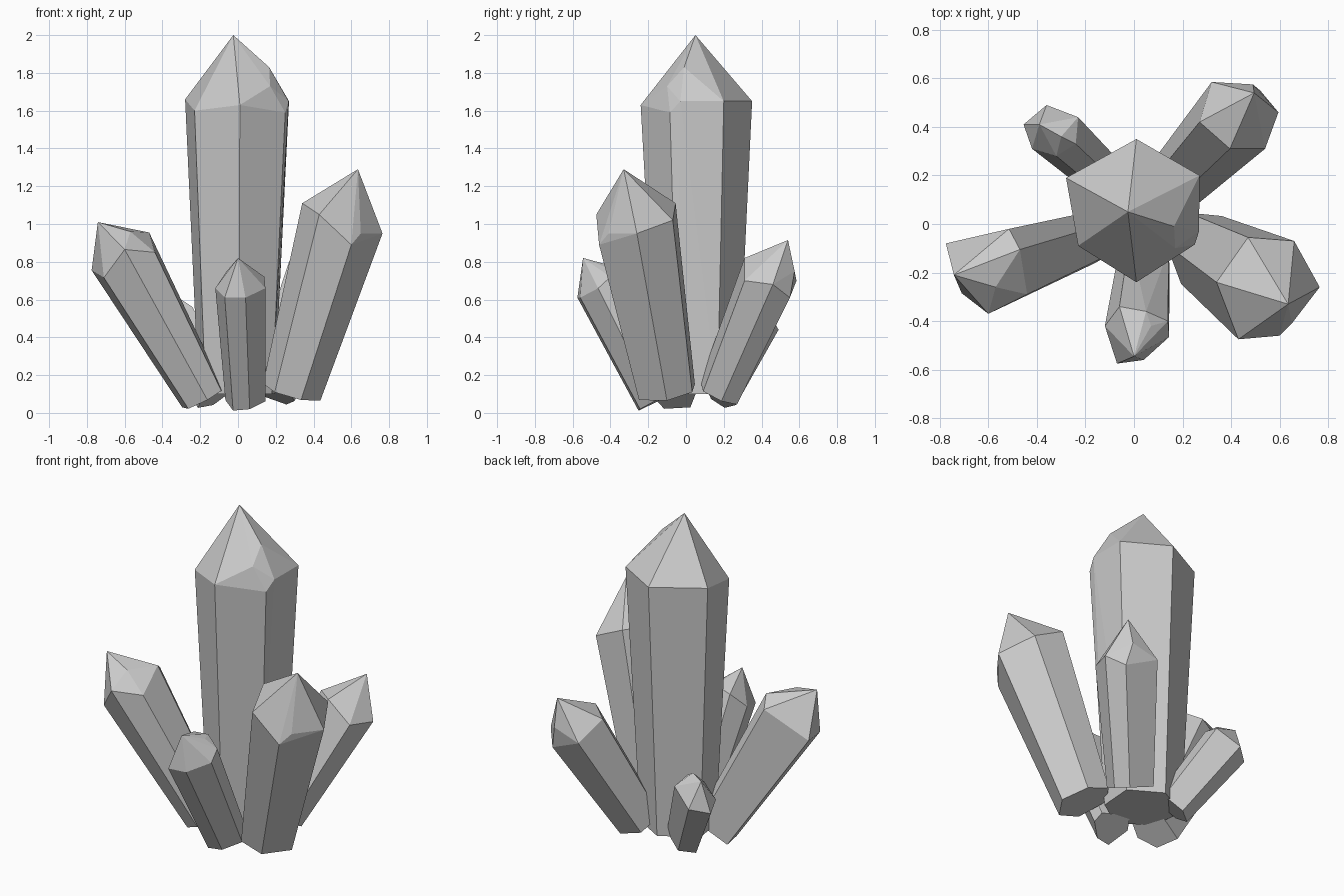
import bpy, bmesh
from math import radians
from mathutils import Vector


def crystal(name, base, taper, ring, tips):
    """Six-sided prism: shoulder ring projected down to a smaller base ring,
    closed at the top by the termination points."""
    base = Vector(base)
    ring = [Vector(p) for p in ring]
    centre = sum(ring, Vector()) / len(ring)
    axis = (centre - base).normalized()
    points = ring + [Vector(p) for p in tips]
    for p in ring:
        off = p - centre
        q = base + (off - axis * off.dot(axis)) * taper
        q.z = max(q.z, 0.0)
        points.append(q)
    bm = bmesh.new()
    for p in points:
        bm.verts.new(p)
    res = bmesh.ops.convex_hull(bm, input=bm.verts[:])
    junk = {v for v in res["geom_interior"] + res["geom_unused"]
            if isinstance(v, bmesh.types.BMVert) and not v.link_faces}
    bmesh.ops.delete(bm, geom=list(junk), context='VERTS')
    bmesh.ops.dissolve_limit(bm, angle_limit=radians(3),
                             verts=bm.verts[:], edges=bm.edges[:])
    bmesh.ops.recalc_face_normals(bm, faces=bm.faces[:])
    me = bpy.data.meshes.new(name)
    bm.to_mesh(me)
    bm.free()
    bpy.context.collection.objects.link(bpy.data.objects.new(name, me))


# tall upright centre crystal
crystal("main_crystal", (0, 0.06, 0.1), 0.73,
        [(0.01, 0.35, 1.65), (0.27, 0.20, 1.65), (0.25, -0.085, 1.59),
         (0.01, -0.24, 1.63), (-0.23, -0.09, 1.60), (-0.28, 0.19, 1.66)],
        [(-0.025, 0.05, 2.0), (0.165, -0.01, 1.83), (0.17, -0.10, 1.73),
         (0.268, -0.03, 1.65)])

# left leaning crystal
crystal("left_crystal", (-0.17, -0.05, 0.085), 0.66,
        [(-0.775, -0.08, 0.755), (-0.515, -0.02, 0.90), (-0.47, -0.105, 0.955),
         (-0.44, -0.29, 0.85), (-0.60, -0.37, 0.865), (-0.71, -0.285, 0.716)],
        [(-0.742, -0.21, 1.01), (-0.57, -0.26, 0.96)])

# large front-right crystal
crystal("front_right_crystal", (0.28, -0.10, 0.11), 0.7,
        [(0.34, -0.24, 1.11), (0.47, -0.055, 1.11), (0.66, -0.07, 1.02),
         (0.765, -0.26, 0.95), (0.60, -0.46, 0.89), (0.43, -0.475, 1.05)],
        [(0.635, -0.33, 1.29), (0.65, -0.41, 0.95)])

# small front crystal
crystal("front_crystal", (0.04, -0.16, 0.06), 0.8,
        [(-0.12, -0.42, 0.66), (-0.07, -0.575, 0.61), (0.04, -0.56, 0.61),
         (0.145, -0.465, 0.66), (0.14, -0.40, 0.72), (-0.06, -0.34, 0.75)],
        [(0.0, -0.545, 0.82), (0.07, -0.42, 0.77), (0.05, -0.36, 0.77)])

# back-right crystal
crystal("back_right_crystal", (0.19, 0.18, 0.11), 0.75,
        [(0.32, 0.585, 0.70), (0.52, 0.55, 0.61), (0.595, 0.46, 0.68),
         (0.54, 0.31, 0.70), (0.395, 0.31, 0.82), (0.27, 0.42, 0.80)],
        [(0.495, 0.54, 0.915), (0.49, 0.575, 0.75)])

# small back-left crystal
crystal("back_left_crystal", (-0.12, 0.18, 0.09), 0.8,
        [(-0.36, 0.49, 0.44), (-0.455, 0.41, 0.41), (-0.42, 0.31, 0.45),
         (-0.32, 0.28, 0.52), (-0.24, 0.33, 0.56), (-0.23, 0.44, 0.53)],
        [(-0.39, 0.41, 0.59), (-0.30, 0.36, 0.60)])
